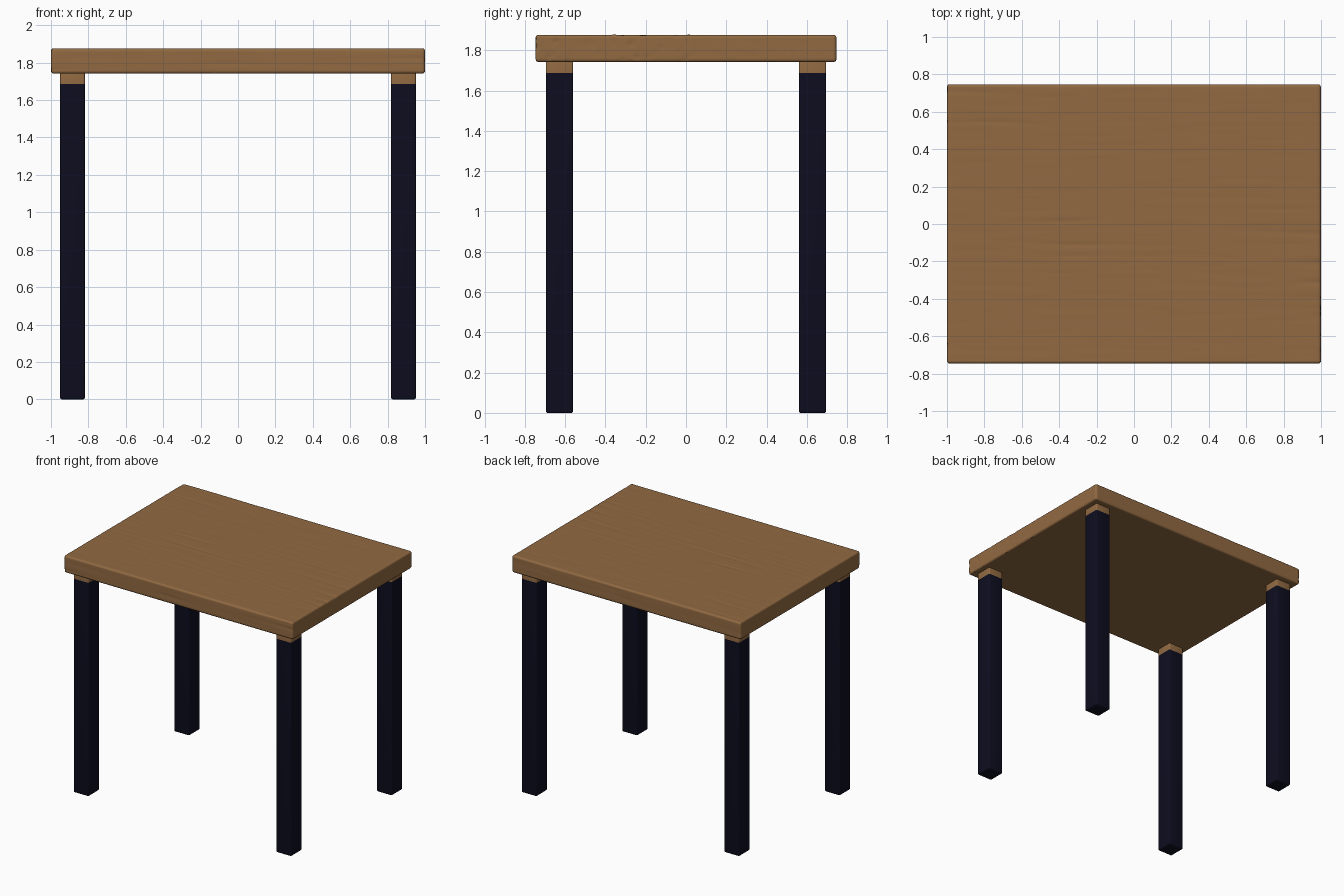
import bpy, bmesh
from mathutils import Vector, noise

if "Cube" in bpy.data.objects:
    bpy.data.objects.remove(bpy.data.objects["Cube"])


def material(name, rgb):
    m = bpy.data.materials.new(name)
    m.diffuse_color = (*rgb, 1)
    m.use_nodes = True
    m.node_tree.nodes["Principled BSDF"].inputs["Base Color"].default_value = m.diffuse_color
    return m


wood = material("warm wood", (0.285, 0.143, 0.054))
dark = material("dark navy paint", (0.0042, 0.0042, 0.0145))


def box(lo, hi, bevel):
    """Box between two corners with rounded edges."""
    lo, hi = Vector(lo), Vector(hi)
    bm = bmesh.new()
    bmesh.ops.create_cube(bm, size=1)
    for v in bm.verts:
        v.co = Vector([(lo[i] + hi[i]) / 2 + v.co[i] * (hi[i] - lo[i]) for i in range(3)])
    bmesh.ops.bevel(bm, geom=bm.edges[:], offset=bevel, segments=3, profile=0.5, affect='EDGES')
    return bm


def cut(bm, axis, positions):
    """Slice the mesh into loops along one axis."""
    no = Vector((0, 0, 0))
    no[axis] = 1
    for p in positions:
        bmesh.ops.bisect_plane(bm, geom=bm.verts[:] + bm.edges[:] + bm.faces[:],
                               dist=1e-5, plane_co=no * p, plane_no=no)


def finish(bm, name, mats):
    me = bpy.data.meshes.new(name)
    bm.to_mesh(me)
    bm.free()
    for m in mats:
        me.materials.append(m)
    ob = bpy.data.objects.new(name, me)
    bpy.context.collection.objects.link(ob)
    bpy.ops.object.select_all(action='DESELECT')
    ob.select_set(True)
    bpy.context.view_layer.objects.active = ob
    bpy.ops.object.shade_smooth_by_angle(angle=0.7)
    return ob


# Tabletop, with worn grain grooves running along x
Z0, Z1 = 1.742, 1.877
bm = box((-1, -0.747, Z0), (1, 0.747, Z1), 0.014)
cut(bm, 2, [Z0 + 0.02 + 0.0095 * i for i in range(11)])
cut(bm, 0, [-0.97 + 1.94 * i / 50 for i in range(51)])
cut(bm, 1, [-0.73 + 1.46 * i / 150 for i in range(151)])
bm.normal_update()
moves = []
for v in bm.verts:
    if v.normal.z < -0.5:      # underside stays flat
        continue
    c = v.co
    grain = noise.noise(Vector((c.x * 2.5, c.y * 32, c.z * 32)))
    patch = noise.noise(Vector((c.x * 1.6 + 7, c.y * 2.5, c.z * 2)))
    depth = 0.0008 * (grain + 1) + 0.012 * max(0, grain - 0.25) * max(0, patch)
    moves.append((v, v.normal * -depth))
for v, d in moves:
    v.co += d
finish(bm, "tabletop", [wood])

# Four square legs, painted dark below a bare wood collar
for sx, xname in ((-1, "left"), (1, "right")):
    for sy, yname in ((-1, "front"), (1, "back")):
        cx, cy = sx * 0.885, sy * 0.628
        bm = box((cx - 0.066, cy - 0.068, 0), (cx + 0.066, cy + 0.068, 1.76), 0.009)
        cut(bm, 2, [1.687])
        for f in bm.faces:
            f.material_index = 1 if f.calc_center_median().z > 1.687 else 0
        finish(bm, f"{yname}_{xname}_leg", [dark, wood])
